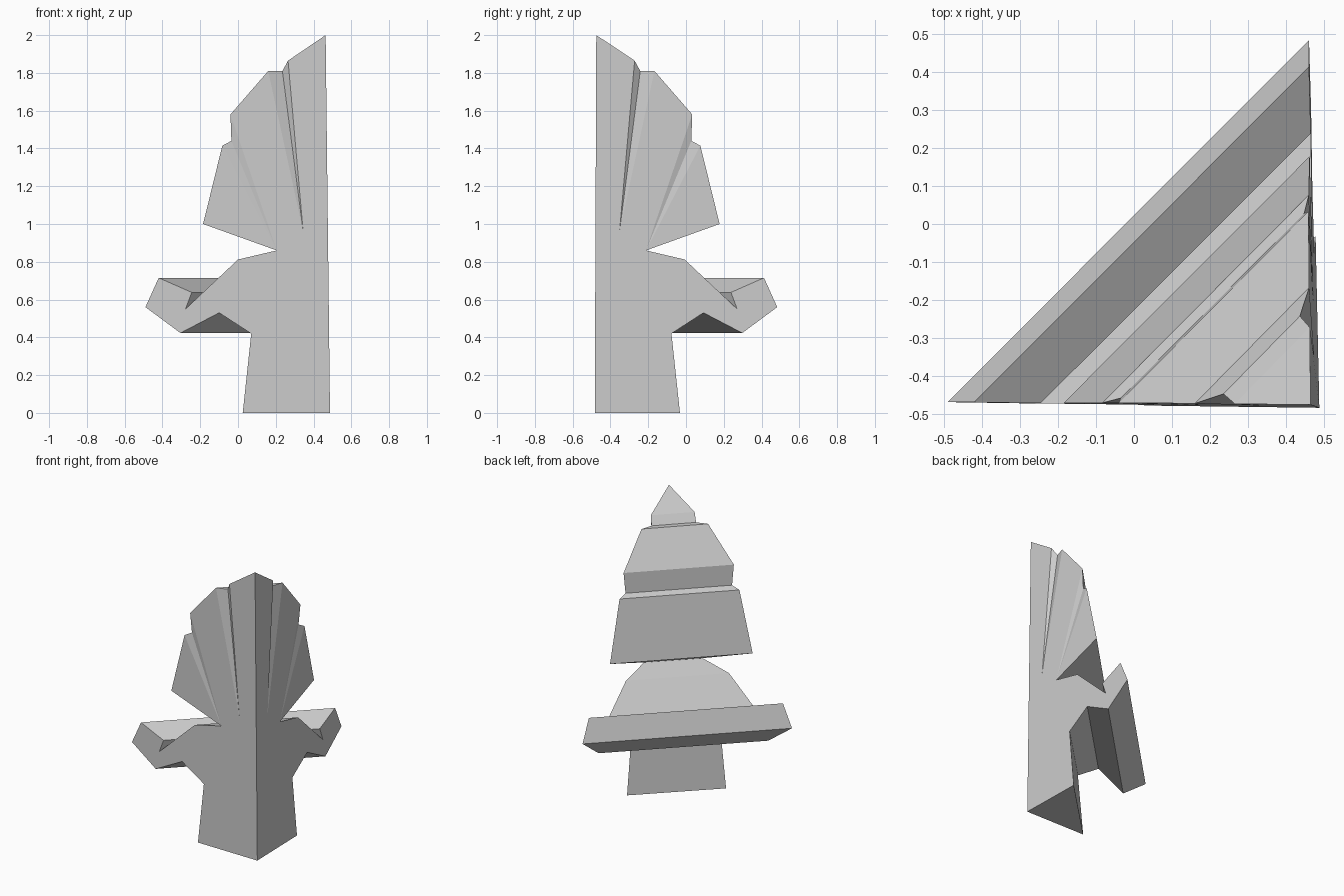
import bpy
import bmesh

cube = bpy.data.objects.get("Cube")
if cube:
    bpy.data.objects.remove(cube, do_unlink=True)

# Plain stone colour
stone = bpy.data.materials.new("pale_grey")
stone.use_nodes = True
grey = (0.6, 0.6, 0.6, 1.0)
stone.diffuse_color = grey
stone.node_tree.nodes["Principled BSDF"].inputs["Base Color"].default_value = grey

# Half outline from the tip down to the foot: x, z, flute depth
outline = [
    (0.265, 1.865, 0), (0.235, 1.81, 0.026), (0.16, 1.81, 0),     # upper flute
    (-0.04, 1.58, 0), (-0.035, 1.44, 0.013), (-0.083, 1.415, 0),  # lower flute
    (-0.185, 1.0, 0), (0.205, 0.86, 0),                           # fan base
    (0.0, 0.812, 0), (-0.278, 0.55, 0), (-0.245, 0.638, 0),       # shoulder
    (-0.42, 0.715, 0), (-0.49, 0.56, 0), (-0.305, 0.423, 0),      # arm
    (-0.1, 0.53, 0), (0.07, 0.42, 0), (0.025, 0.0, 0),            # trunk
]
flute_root = (0.345, 0.96, 0)


def front_point(x, z, depth):
    return (x, -0.483 + 0.004 * z + 0.013 * (0.487 - x) + depth, z)


def side_point(x, z, depth):
    y = -x - 0.007
    return (0.487 - 0.011 * z - 0.0216 * (y + 0.483) - depth, y, z)


bm = bmesh.new()
tip = bm.verts.new((0.464, -0.475, 2.0))
foot = bm.verts.new((0.487, -0.483, 0.0))

# Two fluted faces that meet at the corner edge
rims = []
for place in (front_point, side_point):
    p = [bm.verts.new(place(*point)) for point in outline]
    g = bm.verts.new(place(*flute_root))
    notch = p[7]
    bm.faces.new([tip, p[0], g] + p[7:] + [foot])
    bm.faces.new([g, p[2], p[3], notch])
    for a, b, root in ((0, 1, g), (1, 2, g), (3, 4, notch), (4, 5, notch), (5, 6, notch)):
        bm.faces.new([p[a], p[b], root])
    rims.append(p)

# Diagonal back running from one rim to the other
front, side = rims
bm.faces.new([tip, front[0], side[0]])
for i in range(len(outline) - 1):
    bm.faces.new([front[i], front[i + 1], side[i + 1], side[i]])
bm.faces.new([foot, front[-1], side[-1]])

bmesh.ops.recalc_face_normals(bm, faces=bm.faces)
mesh = bpy.data.meshes.new("corner_ornament")
bm.to_mesh(mesh)
bm.free()
mesh.materials.append(stone)
ornament = bpy.data.objects.new("corner_ornament", mesh)
bpy.context.collection.objects.link(ornament)
